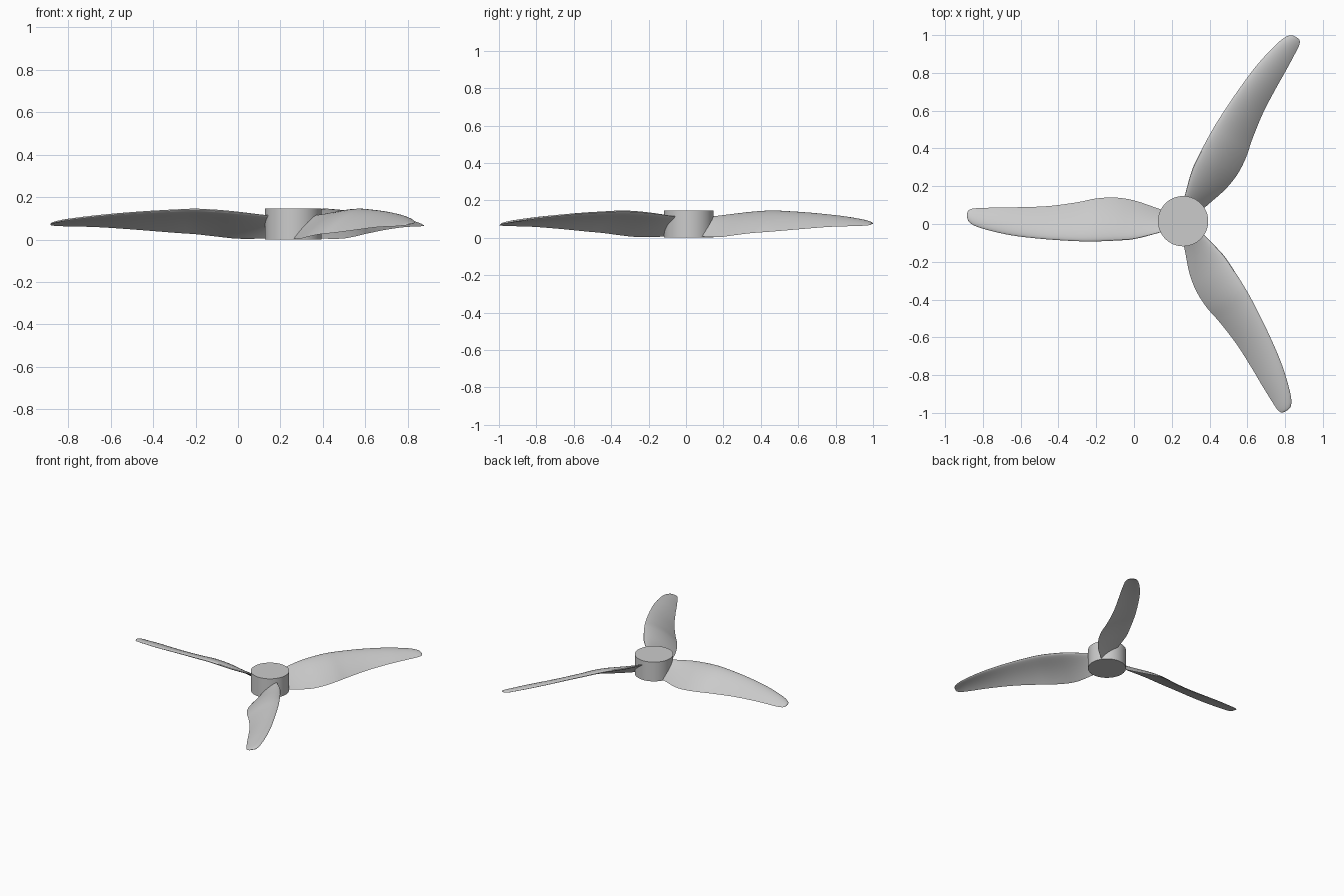
import bpy, bmesh, math
from mathutils import Matrix, Vector

HUB = Vector((0.26, 0.015, 0))
HUB_RADIUS, HUB_HEIGHT = 0.133, 0.147

# Blade stations: radius, leading offset, trailing offset, top z, bottom z
STATIONS = [
    (0.05, 0.04, 0.04, 0.115, 0.012),
    (0.14, 0.065, 0.07, 0.125, 0.005),
    (0.26, 0.095, 0.11, 0.138, 0.004),
    (0.36, 0.103, 0.125, 0.146, 0.014),
    (0.46, 0.107, 0.12, 0.15, 0.025),
    (0.56, 0.106, 0.1, 0.146, 0.032),
    (0.71, 0.097, 0.08, 0.136, 0.044),
    (0.86, 0.082, 0.074, 0.121, 0.055),
    (0.96, 0.065, 0.073, 0.109, 0.06),
    (1.06, 0.04, 0.07, 0.095, 0.062),
    (1.11, 0.021, 0.067, 0.085, 0.064),
    (1.135, 0.002, 0.058, 0.078, 0.066),
    (1.143, -0.018, 0.042, 0.074, 0.068),
]


def make_material(name, colour):
    mat = bpy.data.materials.new(name)
    mat.use_nodes = True
    mat.diffuse_color = colour
    mat.node_tree.nodes["Principled BSDF"].inputs["Base Color"].default_value = colour
    return mat


def smooth_rows(rows, steps):
    """Catmull-Rom interpolation through the station rows."""
    out = []
    for i in range(len(rows) - 1):
        a, b, c, d = (rows[min(max(i + k, 0), len(rows) - 1)] for k in (-1, 0, 1, 2))
        for s in range(steps):
            t = s / steps
            out.append([q + t / 2 * (r - p + t * (2 * p - 5 * q + 4 * r - w
                        + t * (3 * (q - r) + w - p))) for p, q, r, w in zip(a, b, c, d)])
    return out + [list(rows[-1])]


def section(radius, lead, trail, top, bottom, n=14):
    """Closed cambered aerofoil loop, pointing along +x with its leading edge on +y."""
    chord, drop = lead + trail, top - bottom
    nose = top - 0.08 * drop
    loop = []
    for i in range(2 * n):
        u = (1 - math.cos(math.pi * i / n)) / 2
        side = 1 if i <= n else -1
        half = 0.6 * chord * (0.2969 * math.sqrt(u) - 0.126 * u - 0.3516 * u ** 2
                              + 0.2843 * u ** 3 - 0.1015 * u ** 4)
        camber = 0.32 * chord * u * (1 - u)
        z = nose + (bottom - nose) * u + camber + side * half
        loop.append(Vector((radius, lead - chord * u, max(z, 0.001))))
    return loop


def finish(name, bm, mat):
    bmesh.ops.recalc_face_normals(bm, faces=bm.faces)
    mesh = bpy.data.meshes.new(name)
    bm.to_mesh(mesh)
    bm.free()
    mesh.materials.append(mat)
    obj = bpy.data.objects.new(name, mesh)
    bpy.context.collection.objects.link(obj)
    obj.location = HUB
    bpy.ops.object.select_all(action='DESELECT')
    obj.select_set(True)
    bpy.context.view_layer.objects.active = obj
    bpy.ops.object.shade_smooth_by_angle(angle=math.radians(40))
    return obj


def make_blade(name, angle, mat):
    bm = bmesh.new()
    turn = Matrix.Rotation(angle, 4, 'Z')
    loops = [[bm.verts.new(turn @ p) for p in section(*row)]
             for row in smooth_rows(STATIONS, 4)]
    for a, b in zip(loops, loops[1:]):
        for i in range(len(a)):
            j = (i + 1) % len(a)
            bm.faces.new((a[i], a[j], b[j], b[i]))
    bm.faces.new(loops[0])
    bm.faces.new(loops[-1])
    return finish(name, bm, mat)


if "Cube" in bpy.data.objects:
    bpy.data.objects.remove(bpy.data.objects["Cube"], do_unlink=True)

grey = make_material("light grey", (0.6, 0.6, 0.6, 1))

# Hub
hub_bm = bmesh.new()
bmesh.ops.create_cone(hub_bm, cap_ends=True, segments=96, radius1=HUB_RADIUS,
                      radius2=HUB_RADIUS, depth=HUB_HEIGHT,
                      matrix=Matrix.Translation((0, 0, HUB_HEIGHT / 2)))
finish("hub", hub_bm, grey)

# Three blades
for k, label in enumerate(("rear_blade", "right_blade", "front_blade")):
    make_blade(label, math.radians(60 + 120 * k), grey)
